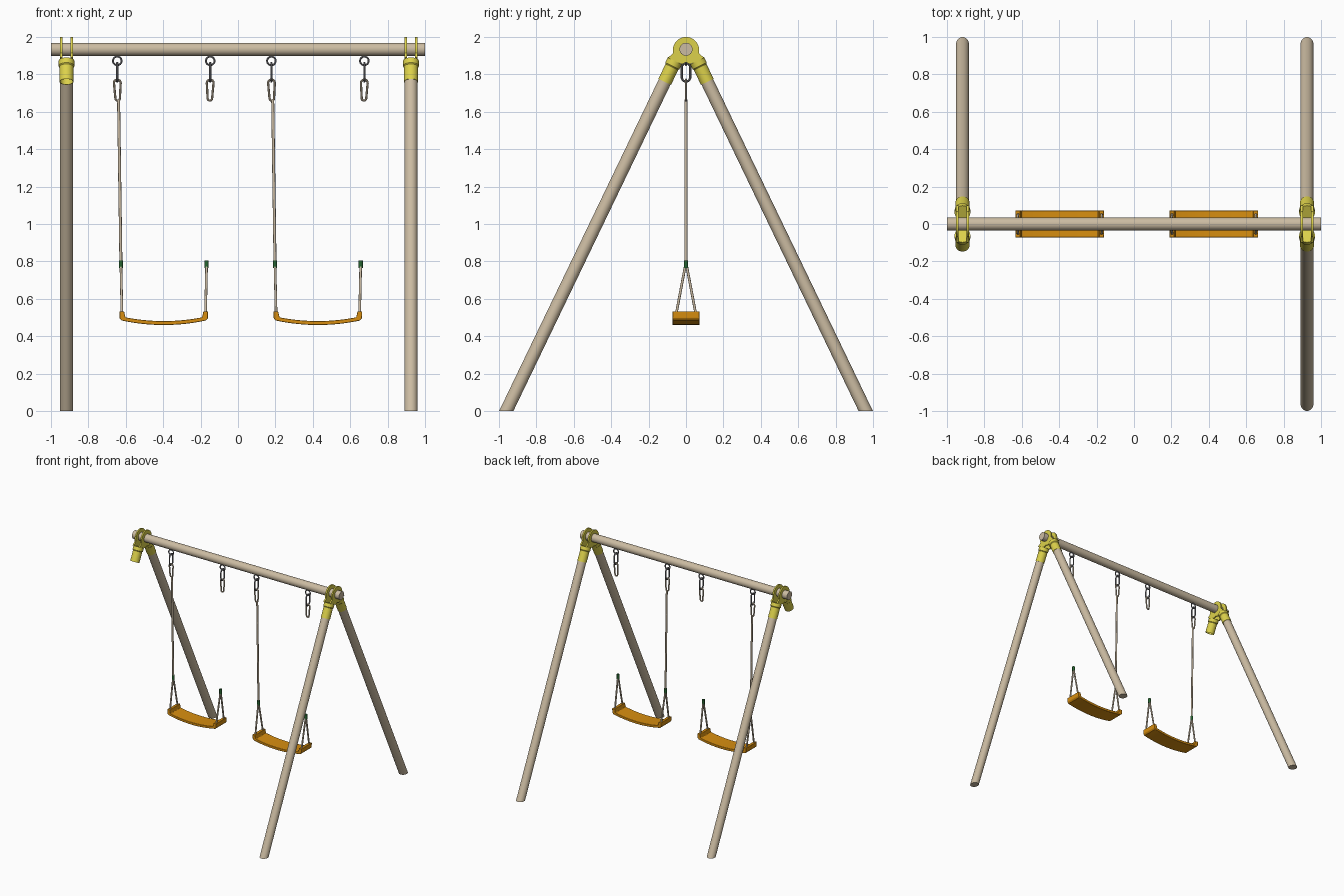
import bpy, bmesh, math
from mathutils import Vector as V

if "Cube" in bpy.data.objects:
    bpy.data.objects.remove(bpy.data.objects["Cube"])

def mat(name, c):
    m = bpy.data.materials.new(name)
    m.diffuse_color = (*c, 1)
    m.use_nodes = True
    m.node_tree.nodes["Principled BSDF"].inputs["Base Color"].default_value = m.diffuse_color
    return m

WOOD = mat("pale wood", (0.60, 0.50, 0.36))
ROPE = mat("rope beige", (0.60, 0.50, 0.37))
YELLOW = mat("yellow plastic", (0.72, 0.64, 0.07))
ORANGE = mat("orange plastic", (0.68, 0.27, 0.005))
GREEN = mat("green clamp", (0.02, 0.13, 0.03))
STEEL = mat("grey steel", (0.20, 0.20, 0.22))

def finish(name, bm, material, angle=35):
    bmesh.ops.recalc_face_normals(bm, faces=bm.faces[:])
    me = bpy.data.meshes.new(name)
    bm.to_mesh(me)
    bm.free()
    ob = bpy.data.objects.new(name, me)
    bpy.context.collection.objects.link(ob)
    me.materials.append(material)
    bpy.ops.object.select_all(action='DESELECT')
    ob.select_set(True)
    bpy.context.view_layer.objects.active = ob
    bpy.ops.object.shade_smooth_by_angle(angle=math.radians(angle))
    return ob

def bridge(bm, a, b):
    n = len(a)
    for i in range(n):
        bm.faces.new((a[i], a[(i + 1) % n], b[(i + 1) % n], b[i]))

def tube(name, path, r, material, up=(0, 1, 0), closed=False, n=12):
    """Round tube along a path lying in the plane whose normal is up."""
    bm, rings, up = bmesh.new(), [], V(up)
    pts = [V(p) for p in path]
    k = len(pts)
    for i, p in enumerate(pts):
        a = pts[i - 1] if (i or closed) else p
        b = pts[(i + 1) % k] if (i < k - 1 or closed) else p
        t = (b - a).normalized()
        side = t.cross(up).normalized()
        u = side.cross(t)
        rings.append([bm.verts.new(p + r * (math.cos(q) * side + math.sin(q) * u))
                      for q in (2 * math.pi * j / n for j in range(n))])
    for i in range(k if closed else k - 1):
        bridge(bm, rings[i], rings[(i + 1) % k])
    if not closed:
        bm.faces.new(rings[0])
        bm.faces.new(rings[-1])
    return finish(name, bm, material)

def prism(name, pts, offset, material, bevel=0):
    """Extrude a closed outline by an offset."""
    bm = bmesh.new()
    f = bm.faces.new([bm.verts.new(p) for p in pts])
    g = bmesh.ops.extrude_face_region(bm, geom=[f])
    bmesh.ops.translate(bm, vec=offset, verts=[v for v in g['geom'] if isinstance(v, bmesh.types.BMVert)])
    ob = finish(name, bm, material)
    if bevel:
        m = ob.modifiers.new("bevel", 'BEVEL')
        m.width, m.segments, m.limit_method = bevel, 2, 'ANGLE'
        m.angle_limit = math.radians(40)
    return ob

# top beam
tube("top_beam", [(-1, 0, 1.934), (1, 0, 1.934)], 0.035, WOOD, n=32)

def socket(name, x, s):
    """Hollow leg socket with a collar, turned around the leg axis."""
    top = V((x, s * 0.06, 1.872))
    d = (V((x, s * 0.961, 0)) - top).normalized()
    ex = V((1, 0, 0))
    ey = d.cross(ex)
    bm, rings = bmesh.new(), []
    prof = [(0, 0.042), (0.03, 0.042), (0.036, 0.0375), (0.124, 0.0375), (0.124, 0.0348), (0.02, 0.0348)]
    for h, r in prof:
        rings.append([bm.verts.new(top + d * h + r * (math.cos(a) * ex + math.sin(a) * ey))
                      for a in (math.tau * j / 32 for j in range(32))])
    for a, b in zip(rings, rings[1:]):
        bridge(bm, a, b)
    bm.faces.new(rings[0])
    bm.faces.new(rings[-1])
    finish(name, bm, YELLOW)
    return top + d * 0.021

def leg(name, x, s, top):
    """Slanted pole cut level with the ground."""
    foot = V((x, s * 0.961, 0))
    d = (foot - top).normalized()
    ex = V((1, 0, 0))
    ey = d.cross(ex)
    bm, a, b = bmesh.new(), [], []
    for j in range(32):
        q = math.tau * j / 32
        p = top + 0.0345 * (math.cos(q) * ex + math.sin(q) * ey)
        a.append(bm.verts.new(p))
        b.append(bm.verts.new(p - d * (p.z / d.z)))
    bridge(bm, a, b)
    bm.faces.new(a)
    bm.faces.new(b)
    finish(name, bm, WOOD)

# brackets and legs (the front left leg is absent)
for side, x in (("left", -0.917), ("right", 0.925)):
    outline = [(0.07 * math.cos(a), 1.93 + 0.07 * math.sin(a))
               for a in (math.radians(-12 + 204 * i / 28) for i in range(29))]
    outline += [(-0.078, 1.903), (-0.098, 1.89), (-0.022, 1.854), (0, 1.864),
                (0.022, 1.854), (0.098, 1.89), (0.078, 1.903)]
    for k, off in (("inner", -0.034), ("outer", 0.022)):
        prism(f"{side}_{k}_bracket_plate", [(x + off, y, z) for y, z in outline], (0.012, 0, 0), YELLOW)
    for end, s in (("front", -1), ("back", 1)):
        top = socket(f"{side}_{end}_socket", x, s)
        if (side, end) != ("left", "front"):
            leg(f"{side}_{end}_leg", x, s, top)

def oval(cx, zlo, zhi, wlo, whi):
    """Rounded loop as (u, z) points, with separate widths low and high."""
    pts = []
    for z, w, a0 in ((zhi - whi, whi, 0), (zlo + wlo, wlo, 180)):
        pts += [(cx + w * math.cos(math.radians(a0 + 18 * i)), z + w * math.sin(math.radians(a0 + 18 * i)))
                for i in range(11)]
    return pts

# two swings
for name, cx in (("left_swing", -0.397), ("right_swing", 0.427)):
    for end, s in (("left", -1), ("right", 1)):
        n = f"{name}_{end}"
        x = cx + s * 0.2485
        # hanger ring, steel link and rope eye
        ring = [(x + 0.023 * math.cos(a), 0, 1.872 + 0.023 * math.sin(a)) for a in (math.tau * i / 24 for i in range(24))]
        tube(n + "_ring", ring, 0.005, STEEL, closed=True, n=10)
        tube(n + "_link", [(x, u, z) for u, z in oval(0, 1.762, 1.860, 0.023, 0.023)], 0.006, STEEL,
             up=(1, 0, 0), closed=True, n=10)
        eye = [(u - s * (1.77 - z) * 0.02, 0, z) for u, z in oval(x, 1.660, 1.772, 0.012, 0.018)]
        tube(n + "_rope_eye", eye, 0.006, ROPE, closed=True, n=10)
        # long rope, present on the left end only
        xc = cx + s * 0.229
        if s < 0:
            tube(n + "_rope", [(x + 0.007, 0, 1.665), (xc, 0, 0.79)], 0.008, ROPE)
        # clamp and the two short ropes down to the seat
        tube(n + "_clamp", [(xc, 0, 0.765), (xc, 0, 0.806)], 0.0115, GREEN, n=16)
        for k, t in (("front", -1), ("back", 1)):
            tube(f"{n}_{k}_short_rope", [(xc, t * 0.004, 0.775), (cx + s * 0.223, t * 0.055, 0.505)], 0.007, ROPE)
    # curved seat with raised end lips
    sag = lambda u: 0.460 + 0.024 * (u / 0.225) ** 2
    low = [(u, sag(u)) for u in (-0.225 + 0.45 * i / 16 for i in range(17))]
    up = [(u, sag(u) + 0.021) for u in (0.205 - 0.41 * i / 16 for i in range(17))]
    prof = low + [(0.236, 0.496), (0.237, 0.533), (0.212, 0.533)] + up + [(-0.212, 0.533), (-0.237, 0.533), (-0.236, 0.496)]
    prism(name + "_seat", [(cx + u, -0.072, z) for u, z in prof], (0, 0.144, 0), ORANGE, bevel=0.003)
